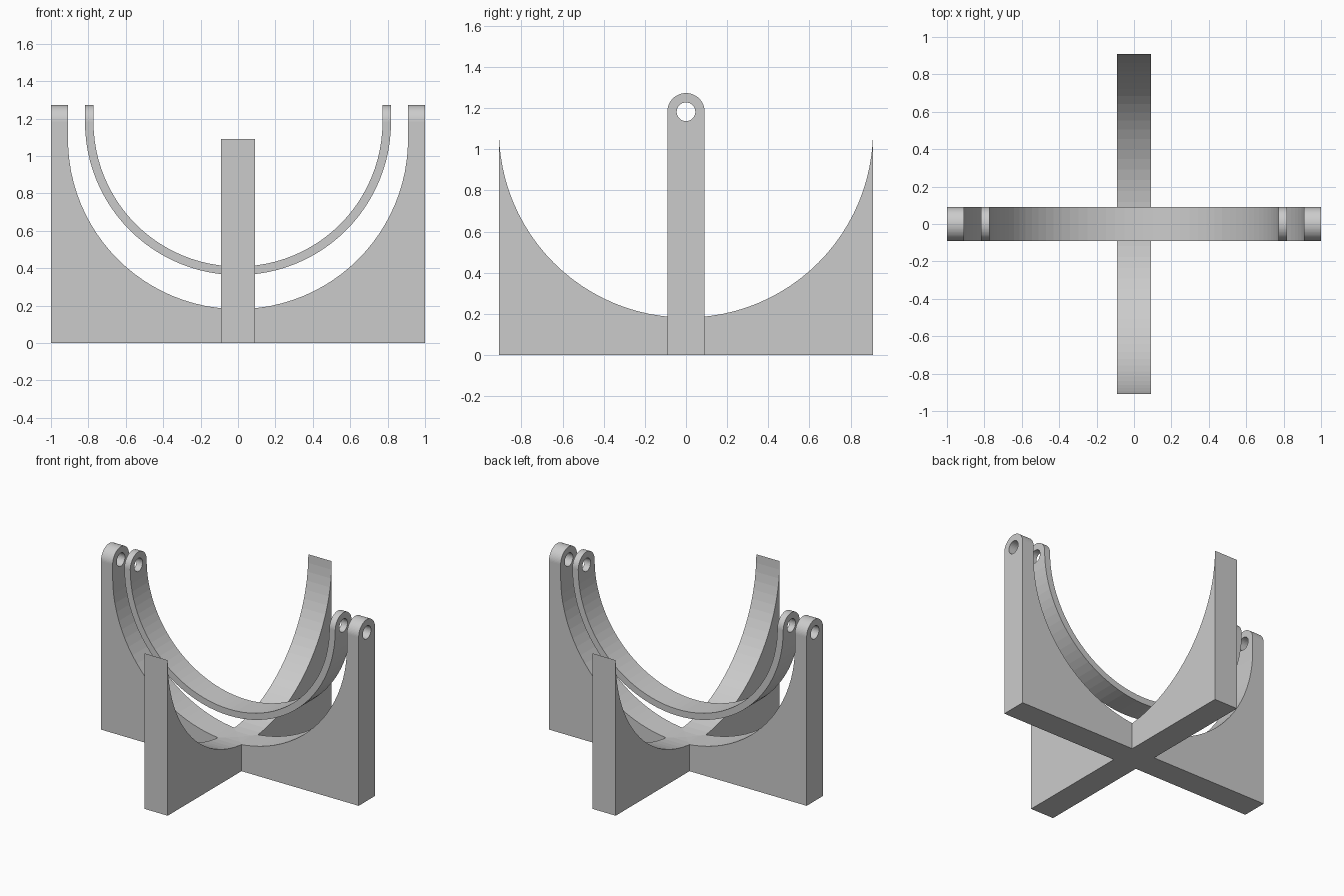
import bpy, bmesh
from math import sin, cos, pi

if "Cube" in bpy.data.objects:
    bpy.data.objects.remove(bpy.data.objects["Cube"])

U = 1 / 11            # design unit: half the arm thickness
SWING_Z = 12          # centre of the cradle cut-outs, in units
PIVOT_Z = 13          # height of the pivot holes
TOP_Z = 14


def arc(r, cz, a0, a1, n=48):
    return [(r * cos(a0 + (a1 - a0) * i / n), cz + r * sin(a0 + (a1 - a0) * i / n))
            for i in range(n + 1)]


def prism(name, pts, axis, half):
    """Extrude a (horizontal, z) outline symmetrically along x or y."""
    bm = bmesh.new()

    def place(p, d):
        return (d * U, p[0] * U, p[1] * U) if axis == 'x' else (p[0] * U, d * U, p[1] * U)
    a = [bm.verts.new(place(p, -half)) for p in pts]
    b = [bm.verts.new(place(p, half)) for p in pts]
    bm.faces.new(a)
    bm.faces.new(b[::-1])
    for i in range(len(pts)):
        j = (i + 1) % len(pts)
        bm.faces.new((a[i], b[i], b[j], a[j]))
    bmesh.ops.recalc_face_normals(bm, faces=bm.faces)
    me = bpy.data.meshes.new(name)
    bm.to_mesh(me)
    bm.free()
    ob = bpy.data.objects.new(name, me)
    bpy.context.collection.objects.link(ob)
    return ob


def combine(ob, other, op):
    """Apply a boolean and discard the other object."""
    m = ob.modifiers.new(op, 'BOOLEAN')
    m.operation, m.object, m.solver = op, other, 'EXACT'
    bpy.context.view_layer.update()
    dg = bpy.context.evaluated_depsgraph_get()
    me = bpy.data.meshes.new_from_object(ob.evaluated_get(dg))
    ob.modifiers.clear()
    ob.data = me
    bpy.data.objects.remove(other)


def round_and_bore(ob):
    """Trim to arm thickness with round lug tops, then drill the pivot holes."""
    lug = [(-1, -1), (1, -1)] + arc(1, PIVOT_Z, 0, pi, 32)
    combine(ob, prism("lug_trim", lug, 'x', 12), 'INTERSECT')
    bore = arc(0.5, PIVOT_Z, 0, 2 * pi, 32)[:-1]
    combine(ob, prism("bore", bore, 'x', 12), 'DIFFERENCE')


# Base: wide arm carrying the outer pivot lugs
base = prism("cross_base", [(-11, 0), (11, 0), (11, TOP_Z), (10, TOP_Z)]
             + arc(10, SWING_Z, 0, -pi) + [(-10, TOP_Z), (-11, TOP_Z)], 'y', 1.5)
round_and_bore(base)

# Base: front-to-back arm with knife-edge tips
cross_arm = prism("cross_arm", [(-10, 0), (10, 0)] + arc(10, SWING_Z, 0, -pi), 'x', 1)
combine(base, cross_arm, 'UNION')

# Swinging half ring hung inside the base
ring = prism("swing_ring", [(9, TOP_Z), (8.5, TOP_Z)] + arc(8.5, PIVOT_Z, 0, -pi)
             + [(-8.5, TOP_Z), (-9, TOP_Z)] + arc(9, PIVOT_Z, -pi, 0), 'y', 1.5)
round_and_bore(ring)
